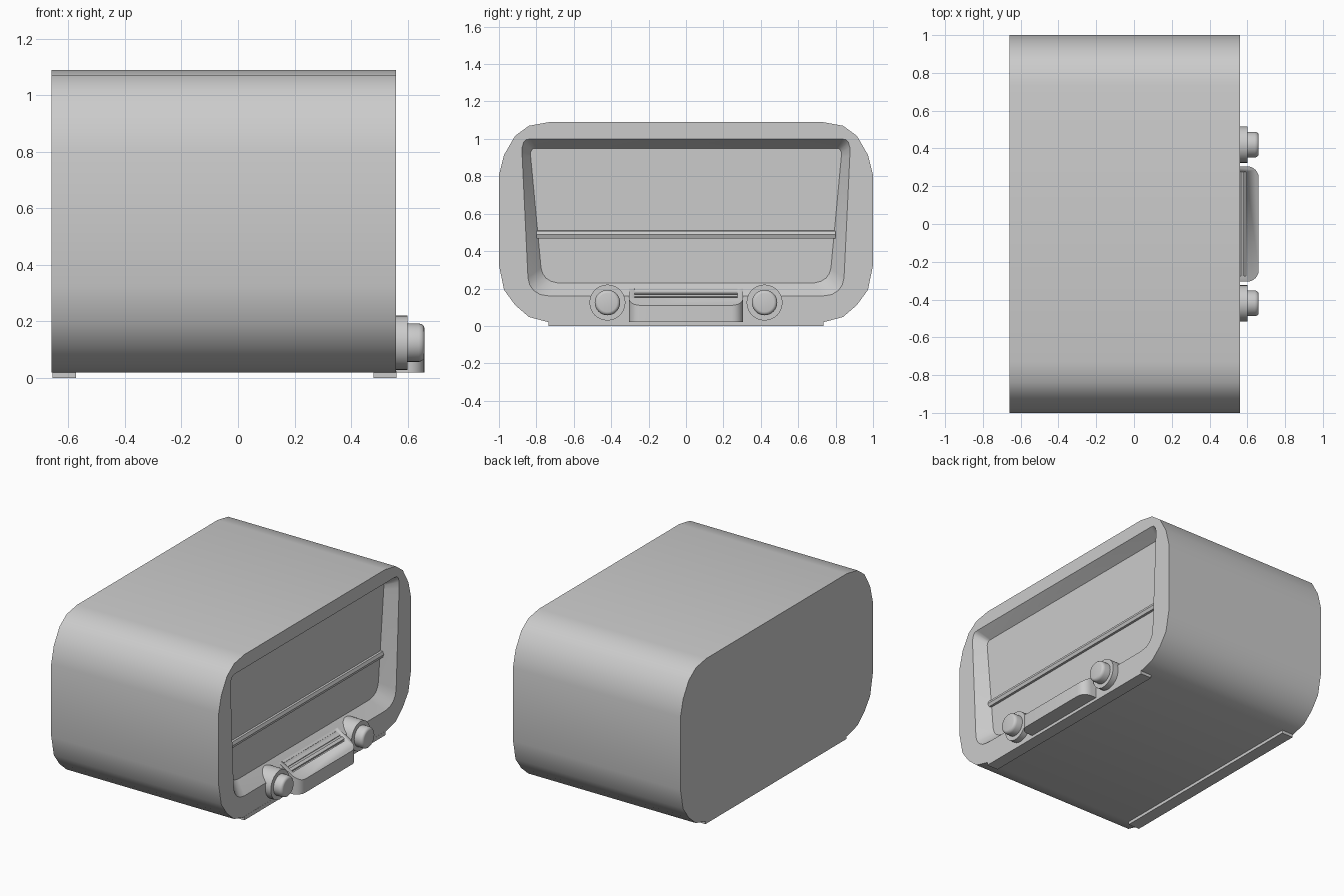
import bpy, bmesh, math

if "Cube" in bpy.data.objects:
    bpy.data.objects.remove(bpy.data.objects["Cube"])

SLOPE = 0.62


def finish(bm, name, angle=40):
    bmesh.ops.recalc_face_normals(bm, faces=bm.faces)
    me = bpy.data.meshes.new(name)
    bm.to_mesh(me)
    bm.free()
    ob = bpy.data.objects.new(name, me)
    bpy.context.collection.objects.link(ob)
    bpy.ops.object.select_all(action='DESELECT')
    ob.select_set(True)
    bpy.context.view_layer.objects.active = ob
    bpy.ops.object.shade_smooth_by_angle(angle=math.radians(angle))
    return ob


def loft(name, rings):
    """Skin a list of equal-length point rings and cap both ends."""
    bm = bmesh.new()
    loops = [[bm.verts.new(p) for p in r] for r in rings]
    n = len(loops[0])
    for a, b in zip(loops, loops[1:]):
        for i in range(n):
            j = (i + 1) % n
            bm.faces.new((a[i], a[j], b[j], b[i]))
    bm.faces.new(loops[0])
    bm.faces.new(loops[-1])
    return finish(bm, name)


def box(name, loc, size, rot_y=0):
    bm = bmesh.new()
    bmesh.ops.create_cube(bm, size=1)
    for v in bm.verts:
        v.co = [c * s for c, s in zip(v.co, size)]
    ob = finish(bm, name)
    ob.location = loc
    ob.rotation_euler.y = rot_y
    return ob


def lathe_x(name, profile, y, z, sides=32):
    """Revolve (x, radius) pairs about an axis parallel to x."""
    turn = [2 * math.pi * i / sides for i in range(sides)]
    return loft(name, [[(x, y + r * math.cos(t), z + r * math.sin(t)) for t in turn]
                       for x, r in profile])


def mirrored(half, x):
    """Ring at depth x from the right half of a y-z outline (bottom to top)."""
    return [(x, y, z) for y, z in half] + [(x, -y, z) for y, z in reversed(half)]


# Cabinet: outer shell, front rim, tapered window recess and back panel in one skin
outer = [(.735, .02), (.84, .048), (.914, .112), (.973, .193), (1, .326),
         (1, .807), (.973, .914), (.914, 1.016), (.84, 1.07), (.73, 1.09)]
opening = [(.73, .16), (.78, .168), (.815, .19), (.836, .22), (.845, .257),
           (.876, .91), (.876, .955), (.868, .982), (.855, .996), (.83, 1.0)]
panel = [(.685, .23), (.72, .238), (.748, .255), (.766, .28), (.775, .31),
         (.83, .90), (.832, .925), (.826, .94), (.815, .949), (.80, .95)]
loft("cabinet", [mirrored(outer, -.66), mirrored(outer, .56),
                 mirrored(opening, .56), mirrored(panel, .48)])

# Horizontal trim rod across the front panel
rod = [(.47, .465), (.494, .468), (.502, .488), (.494, .508), (.47, .51)]
loft("trim_rod", [[(x, y, z) for x, z in rod] for y in (-.80, .80)])

# Centre console: rounded plan with sloping top
arc = [math.radians(a) for a in range(0, 91, 15)]
side = [(.60 + .06 * math.cos(a), .245 + .06 * math.sin(a)) for a in arc] + [(.475, .305)]
plan = side + [(x, -y) for x, y in reversed(side)]
console = loft("console", [[(x, y, .02) for x, y in plan],
                           [(x, y, .11 + SLOPE * (.66 - x)) for x, y in plan]])

# Slot recess in the sloping top, filled with slats
tilt = math.atan(SLOPE)
cx, cz = .546, .11 + SLOPE * (.66 - .546)
cutter = box("slot_cutter", (cx, 0, cz), (.112, .55, .04), tilt)
cutter.hide_render = True
mod = console.modifiers.new("slot", 'BOOLEAN')
mod.operation = 'DIFFERENCE'
mod.solver = 'EXACT'
mod.object = cutter
bpy.context.view_layer.update()
bpy.context.view_layer.objects.active = console
bpy.ops.object.modifier_apply(modifier="slot")
bpy.data.objects.remove(cutter)
for i in (-1, 0, 1):
    d = i * .034
    box("grille_slat", (cx + d * math.cos(tilt) - .011 * math.sin(tilt), 0,
                        cz - d * math.sin(tilt) - .011 * math.cos(tilt)),
        (.02, .55, .022), tilt)

# Dials with collars, and foot strips
for y in (-.42, .42):
    lathe_x("dial_collar", [(.475, .096), (.60, .096)], y, .125)
    lathe_x("dial_knob", [(.595, .068), (.64, .068), (.651, .065), (.658, .058), (.66, .05)],
            y, .125)
for x in (-.615, .52):
    box("foot_strip", (x, 0, .0125), (.082, 1.47, .025))
